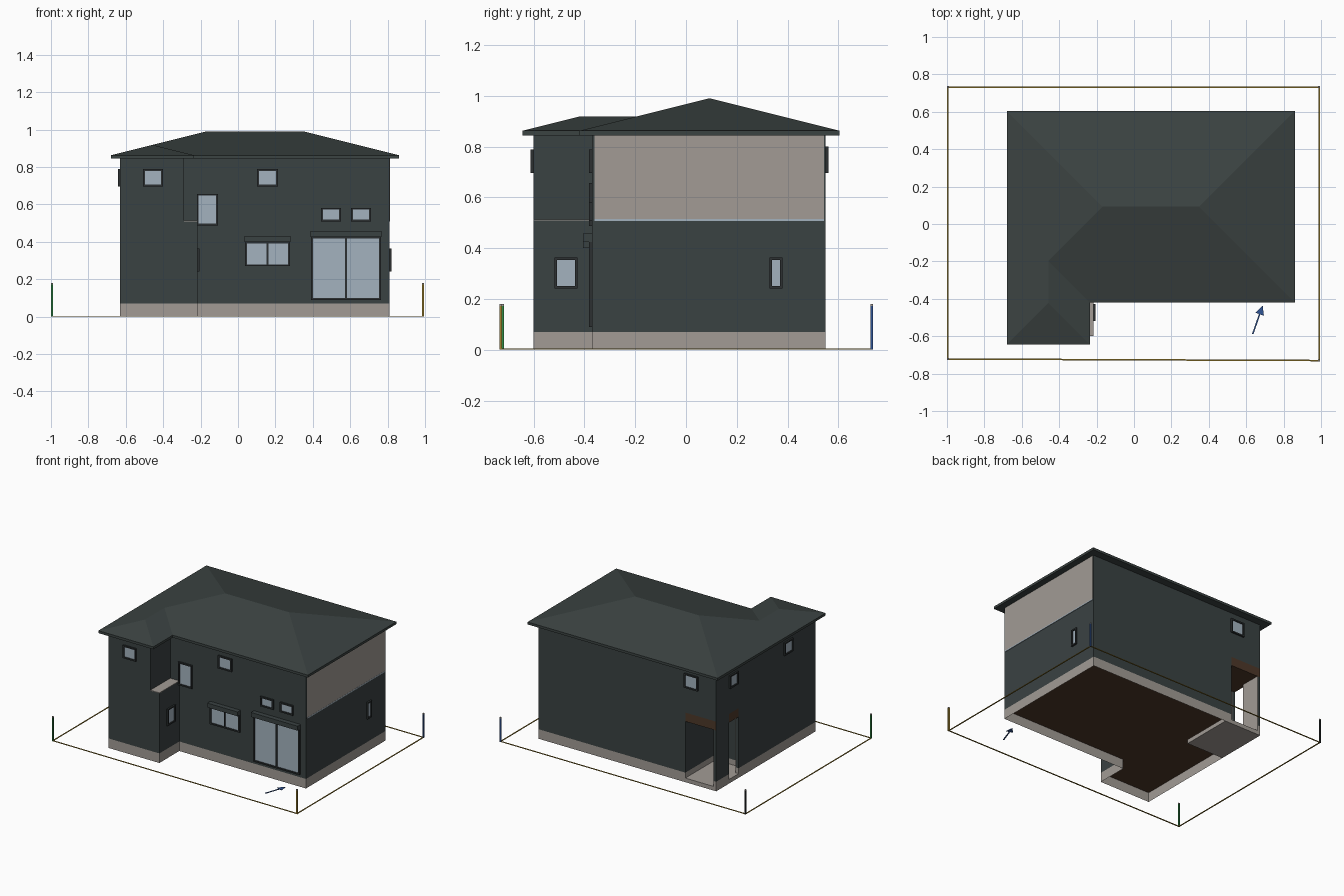
import bpy, bmesh
from mathutils import Vector

cube = bpy.data.objects.get("Cube")
if cube:
    bpy.data.objects.remove(cube, do_unlink=True)


def material(name, r, g, b):
    m = bpy.data.materials.new(name)
    m.use_nodes = True
    m.diffuse_color = (r, g, b, 1)
    bsdf = next(n for n in m.node_tree.nodes if n.type == "BSDF_PRINCIPLED")
    bsdf.inputs["Base Color"].default_value = (r, g, b, 1)
    bsdf.inputs["Roughness"].default_value = 0.8
    return m


WALL = material("charcoal wall", 0.042, 0.054, 0.055)
ROOF = material("slate roof", 0.044, 0.056, 0.054)
BEIGE = material("beige concrete", 0.36, 0.33, 0.30)
GLASS = material("pale glass", 0.37, 0.45, 0.52)
BROWN = material("dark timber", 0.075, 0.04, 0.022)
TRIM = material("black trim", 0.025, 0.03, 0.031)
GOLD = material("gold line", 0.35, 0.23, 0.03)
BLUE = material("blue marker", 0.03, 0.09, 0.3)
GREEN = material("green marker", 0.03, 0.26, 0.06)


def finish(name, bm, *mats):
    bmesh.ops.recalc_face_normals(bm, faces=bm.faces)
    me = bpy.data.meshes.new(name)
    bm.to_mesh(me)
    bm.free()
    for m in mats:
        me.materials.append(m)
    ob = bpy.data.objects.new(name, me)
    bpy.context.collection.objects.link(ob)
    return ob


def prism(name, pts, z0, z1, mat, rim=0):
    """Extrude a plan outline; with rim, keep only a band of that width."""
    bm = bmesh.new()
    face = bm.faces.new([bm.verts.new((x, y, z0)) for x, y in pts])
    if rim:
        bmesh.ops.inset_region(bm, faces=[face], thickness=rim, use_boundary=True)
        bmesh.ops.delete(bm, geom=[face], context="FACES")
    ext = bmesh.ops.extrude_face_region(bm, geom=bm.faces[:], use_keep_orig=True)
    top = [v for v in ext["geom"] if isinstance(v, bmesh.types.BMVert)]
    bmesh.ops.translate(bm, verts=top, vec=(0, 0, z1 - z0))
    return finish(name, bm, mat)


def box(name, x0, x1, y0, y1, z0, z1, mat):
    return prism(name, [(x0, y0), (x1, y0), (x1, y1), (x0, y1)], z0, z1, mat)


def wall_box(name, side, plane, u0, u1, z0, z1, d0, d1, mat):
    """Box on a wall; d0..d1 is measured outward from the wall plane."""
    s = 1 if side[0] == "+" else -1
    a, b = sorted((plane + s * d0, plane + s * d1))
    if side[1] == "x":
        return box(name, a, b, u0, u1, z0, z1, mat)
    return box(name, u0, u1, a, b, z0, z1, mat)


def window(name, side, plane, u0, u1, z0, z1, panes=1, f=0.01, depth=0.012):
    def part(label, a, b, c, d, out, mat):
        wall_box(name + label, side, plane, a, b, c, d, -0.005, out, mat)
    part("_glass", u0, u1, z0, z1, 0.004, GLASS)
    part("_sill", u0 - f, u1 + f, z0 - f, z0, depth, TRIM)
    part("_head", u0 - f, u1 + f, z1, z1 + f, depth, TRIM)
    part("_jamb_a", u0 - f, u0, z0, z1, depth, TRIM)
    part("_jamb_b", u1, u1 + f, z0, z1, depth, TRIM)
    if panes == 2:
        mid = (u0 + u1) / 2
        part("_mullion", mid - 0.005, mid + 0.005, z0, z1, depth, TRIM)


# House body: main block plus front wing, with the porch notched out at the back
L, R, F, B, STEP = -0.63, 0.81, -0.37, 0.55, 0.51
WF, WLO, WUP = -0.6, -0.217, -0.29
PX, PY = -0.38, 0.2
lower = [(L, WF), (WLO, WF), (WLO, F), (R, F), (R, B), (PX, B), (PX, PY), (L, PY)]
upper = [(L, WF), (WUP, WF), (WUP, F), (R, F), (R, B), (L, B)]
prism("foundation", lower, 0, 0.07, BEIGE, rim=0.05)
body = prism("lower_walls", lower, 0.07, STEP, WALL)
body.data.materials.append(BROWN)
for p in body.data.polygons:
    if p.normal.z < -0.5:
        p.material_index = 1
prism("upper_walls", upper, STEP, 0.85, WALL)
box("wing_ledge", WUP, WLO, WF, F, STEP, STEP + 0.004, BEIGE)

# Porch in the back corner
box("porch_floor", L, -0.33, 0.16, B, 0, 0.03, BEIGE)
box("porch_ceiling", L + 0.002, PX, PY, B, 0.445, STEP, BROWN)
for name, y0, y1 in (("porch_corner_wall", 0.4, B), ("porch_inner_wall", PY, 0.29)):
    box(name, L, L + 0.02, y0, y1, 0.07, 0.445, WALL)
    box(name + "_top", L, L + 0.002, y0, y1, 0.445, STEP, WALL)
    box(name + "_base", L, L + 0.02, y0, y1, 0, 0.07, BEIGE)
    box(name + "_lining", L + 0.02, L + 0.024, y0, y1, 0.03, 0.445, BEIGE)

# Pale cladding on the upper side wall, with a thin flashing below
wall_box("side_cladding", "+x", R, -0.36, 0.543, 0.516, 0.845, 0, 0.003, BEIGE)
wall_box("side_flashing", "+x", R, -0.36, 0.543, 0.508, 0.516, 0, 0.004, GLASS)

# Hipped roof with a lower hip over the wing
X0, X1, XW, Y0, Y1, YW = -0.68, 0.86, -0.235, -0.42, 0.605, -0.645
EAVE, PITCH = 0.863, 0.25
eaves = [(X0, YW), (XW, YW), (XW, Y0), (X1, Y0), (X1, Y1), (X0, Y1)]
prism("eaves", eaves, 0.845, EAVE, ROOF)
hw, hm = (XW - X0) / 2, (Y1 - Y0) / 2
peaks = [(X0 + hw, YW + hw, hw), (X0 + hw, Y0 + hw, hw),
         (X0 + hm, Y0 + hm, hm), (X1 - hm, Y0 + hm, hm)]
bm = bmesh.new()
v = [bm.verts.new((x, y, EAVE)) for x, y in eaves]
v += [bm.verts.new((x, y, EAVE + PITCH * h)) for x, y, h in peaks]
for f in ((0, 1, 6), (1, 2, 7, 6), (2, 3, 9, 8, 7), (3, 4, 9), (4, 5, 8, 9),
          (5, 0, 6, 7, 8), (5, 4, 3, 2, 1, 0)):
    bm.faces.new([v[i] for i in f])
finish("hip_roof", bm, ROOF)

# Windows
window("wing_upper_window", "-y", WF, -0.497, -0.412, 0.706, 0.78)
window("stair_window", "-y", F, -0.21, -0.118, 0.497, 0.647)
window("front_upper_window", "-y", F, 0.112, 0.203, 0.706, 0.78)
window("high_window_a", "-y", F, 0.455, 0.54, 0.52, 0.572)
window("high_window_b", "-y", F, 0.615, 0.7, 0.52, 0.572)
window("kitchen_window", "-y", F, 0.047, 0.268, 0.28, 0.39, panes=2)
window("patio_door", "-y", F, 0.4, 0.755, 0.1, 0.417, panes=2)
window("wing_side_window", "+x", WLO, -0.508, -0.437, 0.252, 0.354)
window("left_side_window", "+x", R, 0.339, 0.37, 0.252, 0.354)
window("back_window", "+y", B, -0.475, -0.385, 0.706, 0.79)
window("right_side_window_a", "-x", L, 0.315, 0.39, 0.706, 0.78)
window("right_side_window_b", "-x", L, -0.32, -0.24, 0.706, 0.78)
wall_box("kitchen_shutter_box", "-y", F, 0.035, 0.28, 0.4, 0.432, 0, 0.035, WALL)
wall_box("patio_shutter_box", "-y", F, 0.388, 0.767, 0.425, 0.458, 0, 0.035, WALL)

# Plot boundary lines and coloured corner posts
corners = [(-0.995, -0.722), (0.99, -0.73), (0.99, 0.732), (-0.995, 0.732)]
posts = (("green", GREEN), ("gold", GOLD), ("blue", BLUE), ("black", TRIM))
for i, ((x, y), (label, mat)) in enumerate(zip(corners, posts)):
    a, b = Vector((x, y)), Vector(corners[(i + 1) % 4])
    n = (b - a).normalized().orthogonal() * 0.004
    prism(f"boundary_line_{i + 1}", [a + n, a - n, b - n, b + n], 0, 0.004, GOLD)
    box(label + "_post", x - 0.005, x + 0.005, y - 0.005, y + 0.005, 0, 0.172, mat)
    box(label + "_post_cap", x - 0.005, x + 0.005, y - 0.005, y + 0.005, 0.172, 0.18, BEIGE)

# Flat arrow on the ground
tail, tip = Vector((0.635, -0.588)), Vector((0.688, -0.435))
d = (tip - tail).normalized()
n = d.orthogonal()
neck = tip - d * 0.05
prism("ground_arrow", [tail + n * 0.004, neck + n * 0.004, neck + n * 0.024, tip,
                       neck - n * 0.024, neck - n * 0.004, tail - n * 0.004], 0, 0.004, BLUE)
